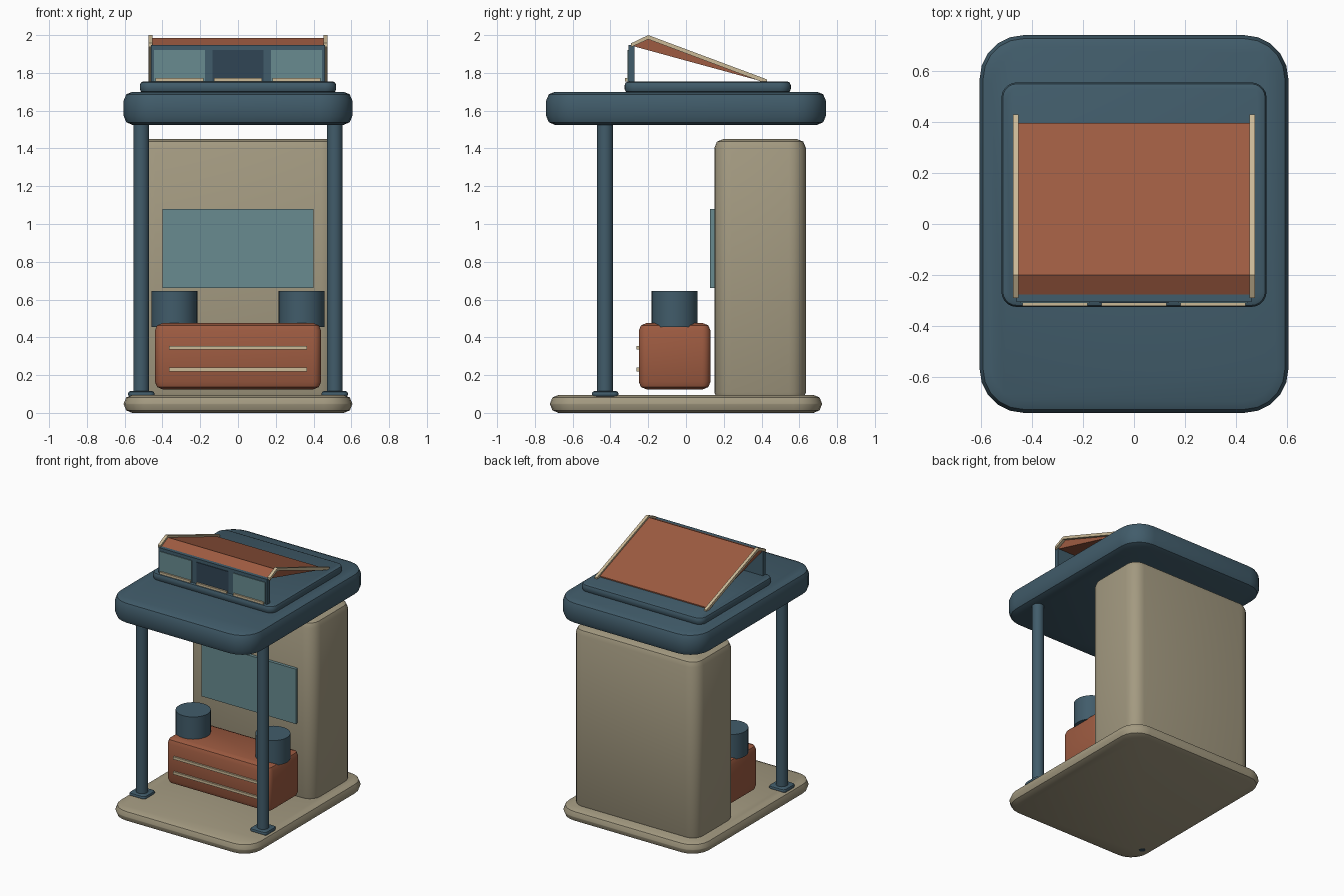
import bpy, bmesh, math
from mathutils import Matrix, Vector

cube = bpy.data.objects.get("Cube")
if cube:
    bpy.data.objects.remove(cube, do_unlink=True)


def material(name, rgb):
    m = bpy.data.materials.new(name)
    m.use_nodes = True
    m.diffuse_color = (*rgb, 1)
    m.node_tree.nodes["Principled BSDF"].inputs["Base Color"].default_value = (*rgb, 1)
    return m


STONE = material("warm stone", (0.37, 0.325, 0.22))
TRIM = material("pale trim", (0.60, 0.49, 0.31))
BLUE = material("slate blue", (0.053, 0.107, 0.145))
DARK = material("dark blue", (0.03, 0.06, 0.09))
RUST = material("rust brown", (0.34, 0.105, 0.053))
GLASS = material("teal glass", (0.14, 0.26, 0.28))


def finish(bm, name, mat, smooth=True):
    bmesh.ops.recalc_face_normals(bm, faces=bm.faces[:])
    mesh = bpy.data.meshes.new(name)
    bm.to_mesh(mesh)
    bm.free()
    mesh.materials.append(mat)
    ob = bpy.data.objects.new(name, mesh)
    bpy.context.collection.objects.link(ob)
    if smooth:
        bpy.ops.object.select_all(action="DESELECT")
        ob.select_set(True)
        bpy.context.view_layer.objects.active = ob
        bpy.ops.object.shade_smooth_by_angle(angle=math.radians(35))
    return ob


def box(name, mat, x, y, z, corner=0, rim=0, segs=2):
    """Box from (min, max) ranges, with rounded plan corners and a rounded rim."""
    bm = bmesh.new()
    bmesh.ops.create_cube(bm, size=1)
    for v in bm.verts:
        v.co = [r[0] if c < 0 else r[1] for c, r in zip(v.co, (x, y, z))]
    if corner:
        upright = [e for e in bm.edges if abs(e.verts[0].co.z - e.verts[1].co.z) > 1e-4]
        bmesh.ops.bevel(bm, geom=upright, offset=corner, segments=5, profile=0.5, affect="EDGES")
    if rim:
        flat = [e for e in bm.edges if abs(e.verts[0].co.z - e.verts[1].co.z) < 1e-4]
        bmesh.ops.bevel(bm, geom=flat, offset=rim, segments=segs, profile=0.5, affect="EDGES")
    return finish(bm, name, mat, bool(corner or rim))


def cylinder(name, mat, x, y, z, radius, sides=32):
    bm = bmesh.new()
    bmesh.ops.create_cone(bm, cap_ends=True, segments=sides, radius1=radius, radius2=radius,
                          depth=z[1] - z[0],
                          matrix=Matrix.Translation((x, y, (z[0] + z[1]) / 2)))
    return finish(bm, name, mat)


def side_profile(name, mat, points, x):
    """Extrude a (y, z) outline along x."""
    bm = bmesh.new()
    face = bm.faces.new([bm.verts.new((x[0], y, z)) for y, z in points])
    new = bmesh.ops.extrude_face_region(bm, geom=[face])["geom"]
    bmesh.ops.translate(bm, vec=Vector((x[1] - x[0], 0, 0)),
                        verts=[g for g in new if isinstance(g, bmesh.types.BMVert)])
    return finish(bm, name, mat, False)


# Floor, back cabinet and main canopy
box("floor_slab", STONE, (-0.605, 0.605), (-0.72, 0.72), (0, 0.095), 0.15, 0.045)
box("back_cabinet", STONE, (-0.53, 0.53), (0.15, 0.635), (0.06, 1.45), 0.09, 0.048)
box("wall_screen", GLASS, (-0.40, 0.40), (0.127, 0.16), (0.66, 1.08))
box("canopy", BLUE, (-0.605, 0.605), (-0.74, 0.74), (1.525, 1.70), 0.17, 0.046)
box("canopy_plinth", BLUE, (-0.52, 0.52), (-0.325, 0.555), (1.695, 1.755), 0.06, 0.02)
cylinder("floor_plug", DARK, -0.52, -0.53, (-0.001, 0.004), 0.022, 16)

# Counter with front rails
box("counter", RUST, (-0.44, 0.44), (-0.25, 0.13), (0.125, 0.475), 0.045, 0.04)
for label, z in (("lower", 0.23), ("upper", 0.345)):
    box(label + "_counter_rail", TRIM, (-0.365, 0.365), (-0.263, -0.24), (z - 0.01, z + 0.01))

# Mirrored posts, feet, drums and roof rafters
RAFTER = [(-0.29, 1.937), (-0.29, 1.957), (-0.2, 2.0), (0.43, 1.765), (0.43, 1.75),
          (0.395, 1.755), (-0.2, 1.978)]
for side, s in (("left", 1), ("right", -1)):
    px = s * 0.512
    cylinder(side + "_post", BLUE, px, -0.428, (0.09, 1.54), 0.042)
    box(side + "_post_foot", BLUE, (px - 0.07, px + 0.07), (-0.498, -0.358),
        (0.085, 0.115), 0.025, 0.012)
    cylinder(side + "_drum", BLUE, s * 0.337, -0.06, (0.455, 0.645), 0.122)
    side_profile(side + "_rafter", TRIM, RAFTER, (s * 0.452, s * 0.475))

# Dormer roof wedge and front wall
side_profile("dormer_roof", RUST,
             [(-0.285, 1.943), (-0.2, 1.985), (0.395, 1.765), (0.395, 1.757)], (-0.453, 0.453))
box("dormer_wall", BLUE, (-0.46, 0.46), (-0.305, -0.272), (1.75, 1.947))

# Windows with sills
for label, x, mat in (("right", -0.31, GLASS), ("middle", 0, DARK), ("left", 0.31, GLASS)):
    box(label + "_window", mat, (x - 0.135, x + 0.135), (-0.31, -0.303), (1.757, 1.922))
    box(label + "_window_sill", TRIM, (x - 0.128, x + 0.128), (-0.322, -0.304), (1.755, 1.772))
